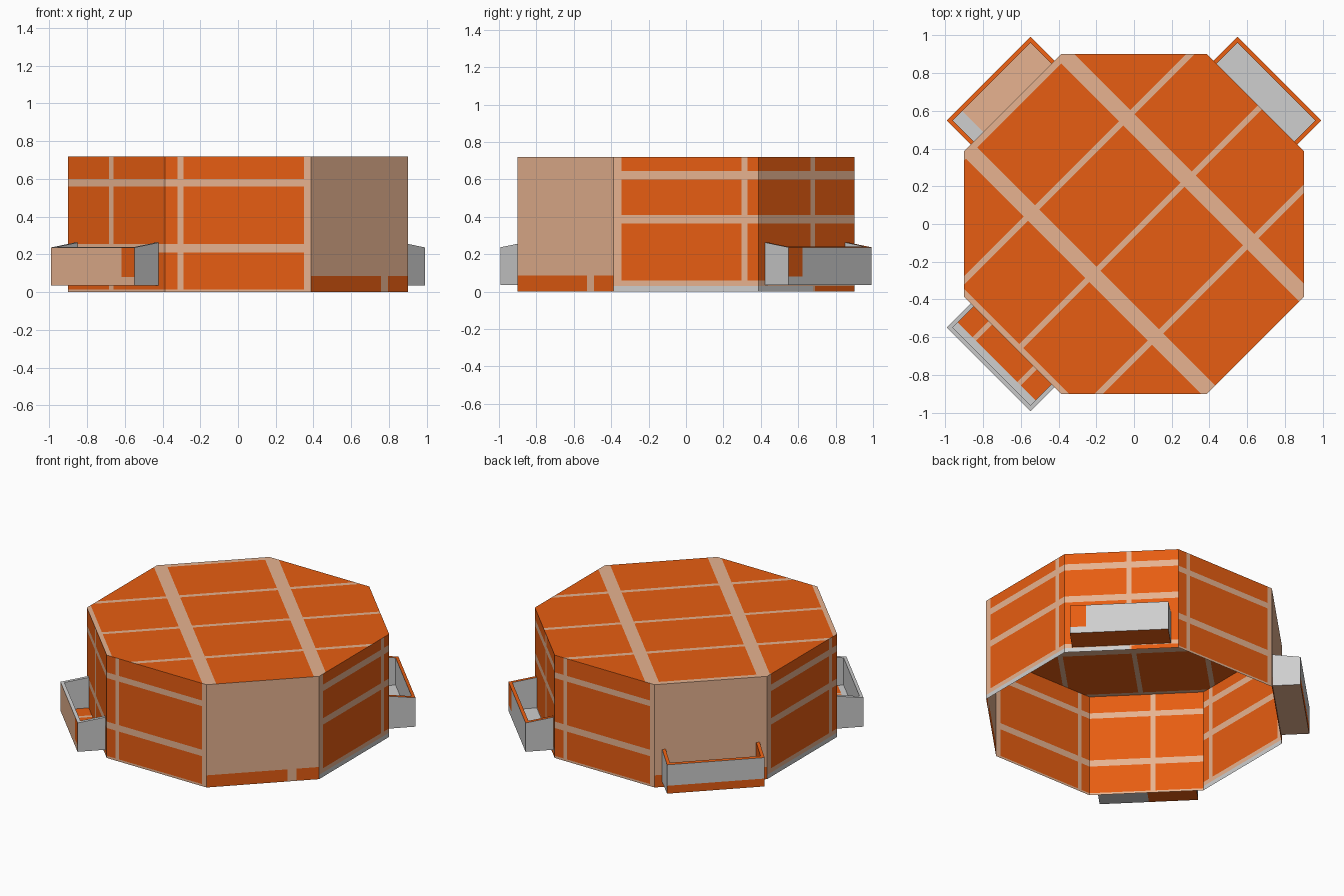
import bpy, bmesh, math
from mathutils import Vector

if "Cube" in bpy.data.objects:
    bpy.data.objects.remove(bpy.data.objects["Cube"])

ORANGE, TAN, GREY = 0, 1, 2
INF = 9.0
MATS = []
for name, col in (("orange", (0.81, 0.112, 0.006)),
                  ("tan", (0.80, 0.45, 0.28)),
                  ("grey", (0.62, 0.62, 0.62))):
    m = bpy.data.materials.new(name)
    m.diffuse_color = (*col, 1)
    m.use_nodes = True
    m.node_tree.nodes["Principled BSDF"].inputs["Base Color"].default_value = m.diffuse_color
    MATS.append(m)


def panel(out, pts, u, v, base, rects=()):
    """Flat polygon cut along the patch borders; a patch is (u0, u1, v0, v1, colour)."""
    bm = bmesh.new()
    bm.faces.new([bm.verts.new(p) for p in pts])
    for axis, i in ((u, 0), (v, 2)):
        for c in sorted({r[i + k] for r in rects for k in (0, 1)}):
            if abs(c) < INF:
                bmesh.ops.bisect_plane(
                    bm, geom=bm.verts[:] + bm.edges[:] + bm.faces[:], dist=1e-5,
                    plane_co=axis * (c / axis.length_squared), plane_no=axis.normalized())
    for f in bm.faces:
        c = f.calc_center_median()
        f.material_index = base
        for u0, u1, v0, v1, col in rects:
            if u0 < c.dot(u) < u1 and v0 < c.dot(v) < v1:
                f.material_index = col
    tmp = bpy.data.meshes.new("tmp")
    bm.to_mesh(tmp)
    bm.free()
    out.from_mesh(tmp)
    bpy.data.meshes.remove(tmp)


def finish(bm, name):
    bmesh.ops.remove_doubles(bm, verts=bm.verts[:], dist=1e-4)
    me = bpy.data.meshes.new(name)
    for m in MATS:
        me.materials.append(m)
    bm.to_mesh(me)
    bm.free()
    bpy.context.collection.objects.link(bpy.data.objects.new(name, me))


def us(*pairs):
    return [(a, b, -INF, INF, TAN) for a, b in pairs]


def vs(*pairs):
    return [(-INF, INF, a, b, TAN) for a, b in pairs]


# Octagonal shell, open below
Z = Vector((0, 0, 1))
H, A, B = 0.72, 0.9, 0.387
low_bands = vs((0.56, 0.60), (0.21, 0.255), (-INF, 0.015))
high_bands = vs((0.60, 0.645), (0.365, 0.41), (0.03, 0.06))
front = (ORANGE, us((-0.32, -0.29), (0.35, INF)) + low_bands)
side = (ORANGE, us((-INF, -0.345), (0.297, 0.33)) + high_bands
        + [(-INF, INF, -INF, 0.03, GREY)])
plain = (TAN, [(-INF, INF, -INF, 0.085, ORANGE), (0.16, 0.215, -INF, 0.085, TAN)])
WALLS = {
    -90: front, 90: front, 0: side, 180: side, -45: plain, 135: plain,
    -135: (ORANGE, us((-0.056, -0.024)) + low_bands),
    45: (ORANGE, us((0.033, 0.065)) + high_bands + [(-INF, 0.05, -INF, 0.03, GREY)]),
}
R = math.hypot(A, B)
HALF = math.degrees(math.atan2(B, A))


def corner(deg, z):
    return Vector((R * math.cos(math.radians(deg)), R * math.sin(math.radians(deg)), z))


bm = bmesh.new()
for ang, (base, rects) in WALLS.items():
    h = HALF if ang % 90 == 0 else 45 - HALF
    t = Vector((-math.sin(math.radians(ang)), math.cos(math.radians(ang)), 0))
    panel(bm, [corner(ang - h, 0), corner(ang + h, 0), corner(ang + h, H), corner(ang - h, H)],
          t, Z, base, rects)

# Roof with diagonal stripes
roof = [corner(q + s * HALF, H) for q in (0, 90, 180, 270) for s in (-1, 1)]
panel(bm, roof, Vector((1, 1, 0)), Vector((-1, 1, 0)), ORANGE,
      us((0.465, 0.585), (-0.545, -0.425), (-INF, -1.245))
      + vs((0.58, 0.625), (-0.07, -0.027), (-0.735, -0.69), (1.235, INF)))
finish(bm, "octagon_shell")

# Open trays on three diagonal walls
R0, R1, W, T = (A + B) / math.sqrt(2), 1.089, 0.314, 0.022
ZB, ZF, ZO, ZI = 0.035, 0.05, 0.237, 0.263


def rim_z(r):
    return ZI + (ZO - ZI) * (r - R0) / (R1 - R0)


def tray(name, ang, outer, floor, under, rim, inner):
    a = math.radians(ang)
    n = Vector((math.cos(a), math.sin(a), 0))
    t = Vector((-math.sin(a), math.cos(a), 0))
    bm = bmesh.new()

    def quad(pts, uu, vv, base, rects=()):
        panel(bm, [n * r + t * u + Z * z for r, u, z in pts], uu, vv, base, rects)

    ri, wi = R1 - T, W - T
    # outer wall, its inner face and rim
    quad([(R1, -W, ZB), (R1, W, ZB), (R1, W, ZO), (R1, -W, ZO)], t, Z, *outer)
    quad([(ri, wi, ZF), (ri, -wi, ZF), (ri, -wi, rim_z(ri)), (ri, wi, rim_z(ri))], t, Z, GREY)
    quad([(R1, -W, ZO), (R1, W, ZO), (ri, wi, rim_z(ri)), (ri, -wi, rim_z(ri))], n, t, rim)
    # side walls with sloping rims
    for s in (-1, 1):
        quads = [([(R1, s * W, ZB), (R0, s * W, ZB), (R0, s * W, ZI), (R1, s * W, ZO)], GREY),
                 ([(R0, s * wi, ZF), (ri, s * wi, ZF), (ri, s * wi, rim_z(ri)),
                   (R0, s * wi, ZI)], inner),
                 ([(R1, s * W, ZO), (R0, s * W, ZI), (R0, s * wi, ZI),
                   (ri, s * wi, rim_z(ri))], rim)]
        for pts, col in quads:
            quad(pts if s > 0 else pts[::-1], n, Z, col)
    # floor and underside
    quad([(R0, -wi, ZF), (ri, -wi, ZF), (ri, wi, ZF), (R0, wi, ZF)], t, n, *floor)
    quad([(R0, W, ZB), (R1, W, ZB), (R1, -W, ZB), (R0, -W, ZB)], t, n, *under)
    finish(bm, name)


tray("front_left_tray", -135,
     (TAN, [(0.215, INF, 0.08, INF, ORANGE)]),
     (ORANGE, us((-0.18, -0.155), (0.155, 0.18)) + [(-INF, INF, 1.03, INF, GREY)]),
     (ORANGE, [(0, INF, -INF, INF, GREY)]), GREY, GREY)
tray("back_left_tray", 135,
     (GREY, [(-INF, INF, -INF, 0.09, ORANGE)]),
     (TAN, [(0.22, INF, -INF, INF, GREY)]),
     (TAN, []), ORANGE, ORANGE)
tray("back_right_tray", 45,
     (GREY, [(-INF, -0.21, 0.08, INF, ORANGE)]),
     (GREY, []), (ORANGE, []), ORANGE, GREY)
